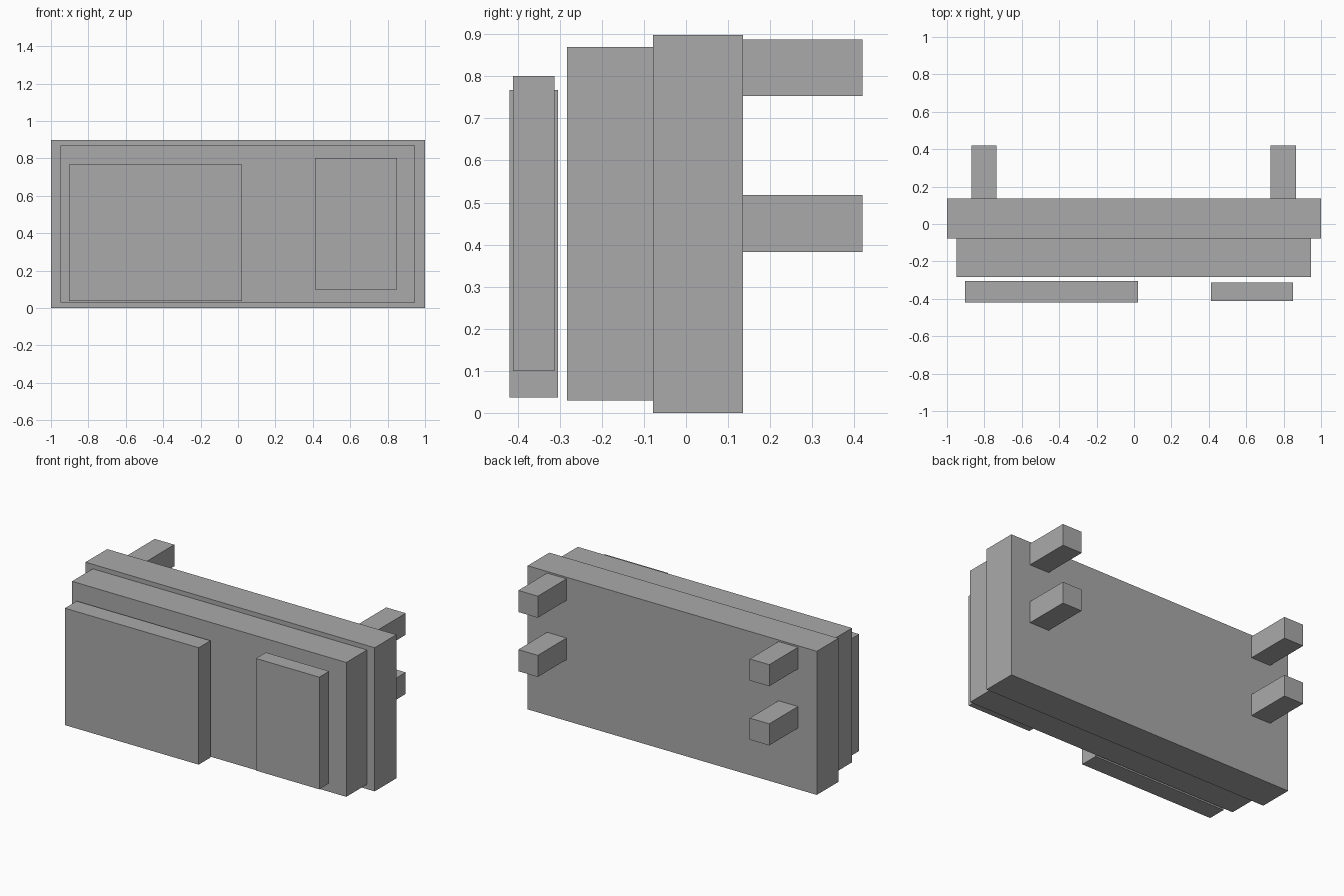
import bpy

# Remove the default object
cube = bpy.data.objects.get("Cube")
if cube:
    bpy.data.objects.remove(cube, do_unlink=True)

# Single plain material
grey = bpy.data.materials.new("mid_grey")
grey.use_nodes = True
colour = (0.4, 0.4, 0.4, 1)
grey.diffuse_color = colour
grey.node_tree.nodes["Principled BSDF"].inputs["Base Color"].default_value = colour


def box(name, x, y, z):
    """Flat-faced box spanning the given (low, high) range on each axis."""
    spans = (x, y, z)
    bpy.ops.mesh.primitive_cube_add(size=1, location=[(a + b) / 2 for a, b in spans])
    obj = bpy.context.object
    obj.name = name
    obj.scale = [b - a for a, b in spans]
    bpy.ops.object.transform_apply(location=False, rotation=False, scale=True)
    obj.data.materials.append(grey)
    return obj


# Stepped housing
box("back_housing", (-1, 1), (-0.078, 0.136), (0, 0.898))
box("front_housing", (-0.95, 0.947), (-0.283, -0.078), (0.03, 0.87))

# Panels held just clear of the front
box("large_panel", (-0.903, 0.022), (-0.42, -0.304), (0.036, 0.767))
box("small_panel", (0.412, 0.85), (-0.411, -0.313), (0.1, 0.801))

# Four mounting pegs on the back
for side, x in (("right", (-0.87, -0.735)), ("left", (0.731, 0.866))):
    for level, z in (("upper", (0.753, 0.888)), ("lower", (0.383, 0.518))):
        box(f"{level}_{side}_peg", x, (0.136, 0.42), z)
